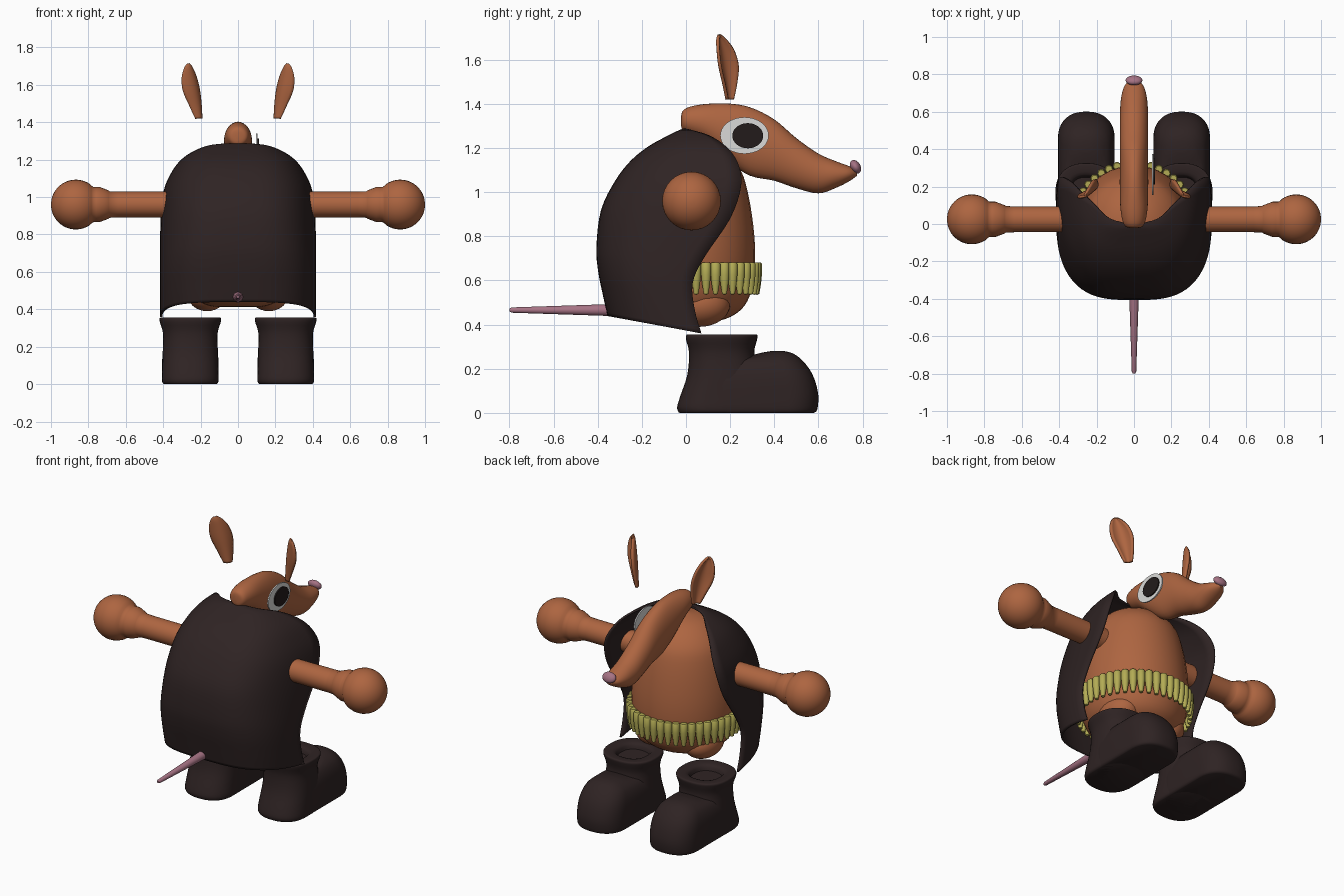
import bpy
import bmesh
from math import sin, cos, pi, radians
from mathutils import Vector, Matrix

if "Cube" in bpy.data.objects:
    bpy.data.objects.remove(bpy.data.objects["Cube"], do_unlink=True)


def material(name, red, green, blue):
    mat = bpy.data.materials.new(name)
    mat.use_nodes = True
    mat.diffuse_color = (red, green, blue, 1)
    shader = mat.node_tree.nodes["Principled BSDF"]
    shader.inputs["Base Color"].default_value = (red, green, blue, 1)
    shader.inputs["Roughness"].default_value = 0.7
    return mat


fur = material("orange brown fur", 0.42, 0.13, 0.052)
leather = material("dark leather", 0.028, 0.017, 0.017)
brass = material("yellow brass", 0.45, 0.41, 0.09)
pink = material("dusty pink", 0.38, 0.17, 0.23)
white = material("eye white", 0.7, 0.7, 0.69)
black = material("pupil black", 0.016, 0.011, 0.011)


def smooth_keys(keys, steps=4):
    """Catmull-Rom resampling of a list of equal-length tuples."""
    keys = [Vector(k) for k in keys]
    result = []
    for i in range(len(keys) - 1):
        a, b, c, d = keys[max(i - 1, 0)], keys[i], keys[i + 1], keys[min(i + 2, len(keys) - 1)]
        for s in range(steps):
            t = s / steps
            result.append(b + (c - a) * t / 2 + (a * 2 - b * 5 + c * 4 - d) * t**2 / 2
                          + (b * 3 - a - c * 3 + d) * t**3 / 2)
    return result + [keys[-1]]


def add_loft(bm, rings, closed=True, cap=True):
    rows = [[bm.verts.new(p) for p in ring] for ring in rings]
    count = len(rows[0])
    for low, high in zip(rows, rows[1:]):
        for i in range(count if closed else count - 1):
            j = (i + 1) % count
            bm.faces.new((low[i], low[j], high[j], high[i]))
    if cap:
        bm.faces.new(rows[0])
        bm.faces.new(rows[-1])


def finish(name, bm, mat, angle=50):
    bmesh.ops.remove_doubles(bm, verts=bm.verts, dist=0.0002)
    bmesh.ops.recalc_face_normals(bm, faces=bm.faces)
    mesh = bpy.data.meshes.new(name)
    bm.to_mesh(mesh)
    bm.free()
    mesh.materials.append(mat)
    obj = bpy.data.objects.new(name, mesh)
    bpy.context.collection.objects.link(obj)
    bpy.ops.object.select_all(action="DESELECT")
    bpy.context.view_layer.objects.active = obj
    obj.select_set(True)
    bpy.ops.object.shade_smooth_by_angle(angle=radians(angle))
    return obj


def loft(name, rings, mat, closed=True, cap=True, angle=50):
    bm = bmesh.new()
    add_loft(bm, rings, closed, cap)
    return finish(name, bm, mat, angle)


def turned(profile, matrix=Matrix(), sides=32):
    """Rings of a (radius, height) profile spun about local z."""
    turns = [2 * pi * i / sides for i in range(sides)]
    return [[matrix @ Vector((max(r, 0.0001) * cos(a), max(r, 0.0001) * sin(a), h)) for a in turns]
            for r, h in profile]


def ellipsoid(name, centre, size, mat, tilt=0):
    bm = bmesh.new()
    place = Matrix.Translation(centre) @ Matrix.Rotation(tilt, 4, "X") @ Matrix.Diagonal((*size, 1))
    bmesh.ops.create_uvsphere(bm, u_segments=32, v_segments=16, radius=1, matrix=place)
    return finish(name, bm, mat)


def power(value, exponent):
    return abs(value) ** exponent * (1 if value >= 0 else -1)


# Body: round egg, with two haunches underneath
body = [(0, 0.415), (0.13, 0.415), (0.22, 0.445), (0.28, 0.51), (0.31, 0.63), (0.31, 0.8),
        (0.28, 1), (0.235, 1.12), (0.13, 1.21), (0, 1.24)]
loft("body", turned(smooth_keys(body)), fur, cap=False)

# Cloak: U-shaped sections, as (height, half width, back y, front y)
cloak_keys = [(0.36, 0.41, -0.35, 0.07), (0.46, 0.41, -0.37, 0.04), (0.58, 0.41, -0.392, 0.03),
              (0.7, 0.41, -0.4, 0.08), (0.88, 0.408, -0.38, 0.2), (1.03, 0.392, -0.315, 0.25),
              (1.13, 0.35, -0.245, 0.235), (1.2, 0.295, -0.165, 0.185), (1.25, 0.215, -0.08, 0.11),
              (1.275, 0.13, -0.03, 0.03), (1.283, 0.01, -0.01, 0)]
cloak_rings = []
for z, w, back, front in smooth_keys(cloak_keys):
    ring = []
    for i in range(41):
        a = pi * i / 40
        y = front - (front - back) * sin(a) ** 0.8
        # The hem climbs towards the back
        lift = 0.08 * min(max((0.07 - y) / 0.42, 0), 1) * (1.283 - z) / 0.92
        ring.append((w * power(cos(a), 0.62), y, z + lift))
    cloak_rings.append(ring)
cloak = loft("cloak", cloak_rings, leather, closed=False, cap=False)
thick = cloak.modifiers.new("cloth thickness", "SOLIDIFY")
thick.thickness = 0.012
thick.offset = 0

# Cartridge belt: a ring of pointed rounds
belt = bmesh.new()
for i in range(44):
    a = 2 * pi * i / 44
    spot = Matrix.Translation((0.322 * cos(a), 0.322 * sin(a), 0.535))
    add_loft(belt, turned([(0, 0), (0.011, 0.004), (0.019, 0.05), (0.023, 0.09), (0.023, 0.14),
                           (0.018, 0.147)], spot, 10))
finish("cartridge_belt", belt, brass)

# Head: oval sections along y, as (y, top, bottom, half width)
head_keys = [(-0.022, 1.345, 1.3, 0.012), (-0.014, 1.37, 1.28, 0.045), (0.02, 1.388, 1.26, 0.062),
             (0.09, 1.4, 1.225, 0.073), (0.19, 1.402, 1.14, 0.076), (0.29, 1.385, 1.075, 0.076),
             (0.4, 1.33, 1.052, 0.076), (0.5, 1.245, 1.018, 0.076), (0.6, 1.175, 0.995, 0.075),
             (0.68, 1.14, 1.02, 0.068), (0.74, 1.118, 1.05, 0.05), (0.775, 1.1, 1.075, 0.015)]
head_rings = []
for y, top, bottom, w in smooth_keys(head_keys):
    head_rings.append([(w * cos(2 * pi * i / 32), y,
                        (top + bottom) / 2 + (top - bottom) / 2 * sin(2 * pi * i / 32))
                       for i in range(32)])
loft("head", head_rings, fur)
ellipsoid("nose", (0, 0.768, 1.115), (0.045, 0.023, 0.033), pink, radians(30))

# Eye: stacked oval plates on the left side only
for name, centre, size, mat in (("eye_white", (0.1, 0.265, 1.257), (0.11, 0.083), white),
                                ("pupil", (0.107, 0.28, 1.256), (0.07, 0.057), black)):
    rings = [[(centre[0] + dx, centre[1] + size[0] * cos(2 * pi * i / 40),
               centre[2] + size[1] * sin(2 * pi * i / 40)) for i in range(40)]
             for dx in (-0.004, 0.004)]
    loft(name, rings, mat)

# Tail: tapering rod
tail = Matrix.Translation((0, -0.25, 0.466)) @ Matrix.Rotation(radians(90), 4, "X")
loft("tail", turned([(0.03, 0), (0.012, 0.54), (0.007, 0.55)], tail, 20), pink)

# Ear outline as (x, y, height, half width); arm as (radius, reach)
ear_keys = [(0.208, 0.197, 1.42, 0.022), (0.222, 0.193, 1.49, 0.042), (0.24, 0.184, 1.57, 0.06),
            (0.253, 0.172, 1.64, 0.052), (0.262, 0.158, 1.69, 0.028), (0.266, 0.152, 1.712, 0.004)]
arm_keys = [(0.069, 0.25), (0.069, 0.64), (0.075, 0.69), (0.094, 0.74)]
arm_keys += [(0.133 * sin(a), 0.867 - 0.133 * cos(a)) for a in [pi * (k + 4) / 16 for k in range(13)]]

# Boot layers as (height, back y, front y, half width)
shaft_keys = [(0, -0.03, 0.3, 0.14), (0.008, -0.037, 0.31, 0.149), (0.03, -0.04, 0.32, 0.152),
              (0.08, -0.025, 0.33, 0.15), (0.17, 0.005, 0.33, 0.148), (0.27, 0.014, 0.31, 0.146),
              (0.33, 0, 0.322, 0.163), (0.35, 0, 0.325, 0.165), (0.356, 0.012, 0.313, 0.152),
              (0.35, 0.06, 0.265, 0.1), (0.32, 0.075, 0.25, 0.085)]
toe_keys = [(0, 0.06, 0.58, 0.14), (0.008, 0.05, 0.592, 0.148), (0.03, 0.05, 0.598, 0.152),
            (0.08, 0.05, 0.6, 0.152), (0.14, 0.05, 0.587, 0.15), (0.19, 0.07, 0.565, 0.142),
            (0.23, 0.14, 0.535, 0.125), (0.255, 0.27, 0.508, 0.1), (0.272, 0.34, 0.478, 0.068),
            (0.28, 0.385, 0.445, 0.03)]

for side, label in ((1, "left"), (-1, "right")):
    ellipsoid(label + "_haunch", (side * 0.165, 0.06, 0.49), (0.11, 0.14, 0.1), fur)

    # Arm ending in a ball hand
    reach = Matrix.Translation((0, 0.025, 0.96)) @ Matrix.Rotation(side * pi / 2, 4, "Y")
    loft(label + "_arm", turned(smooth_keys(arm_keys, 2), reach), fur, cap=False)

    # Cupped ear turned outward and forward
    facing = Vector((side, 1, 0)).normalized()
    across = Vector((-side, 1, 0)).normalized()
    rings = []
    for x, y, z, w in smooth_keys(ear_keys):
        middle = Vector((side * x, y, z))
        rings.append([middle + across * w * s / 5 + facing * w * (0.6 * (s / 5) ** 2 - 0.3)
                      for s in range(-5, 6)])
    ear = loft(label + "_ear", rings, fur, closed=False, cap=False)
    ear.modifiers.new("ear thickness", "SOLIDIFY").thickness = 0.014
    ear.modifiers["ear thickness"].offset = 0

    # Boot: hollow-topped shaft and rounded toe
    for part, keys in (("boot_shaft", shaft_keys), ("boot_toe", toe_keys)):
        rings = []
        for z, back, front, w in smooth_keys(keys, 3):
            ring = []
            straight = max((front - back) / 2 - w, 0)
            bend = min((front - back) / 2, w)
            for i in range(40):
                a = 2 * pi * (i + 0.5) / 40
                y = (front + back) / 2 + bend * power(sin(a), 0.85) + (straight if i < 20 else -straight)
                ring.append((side * 0.255 + w * power(cos(a), 0.85), y, z))
            rings.append(ring)
        loft(label + "_" + part, rings, leather)
